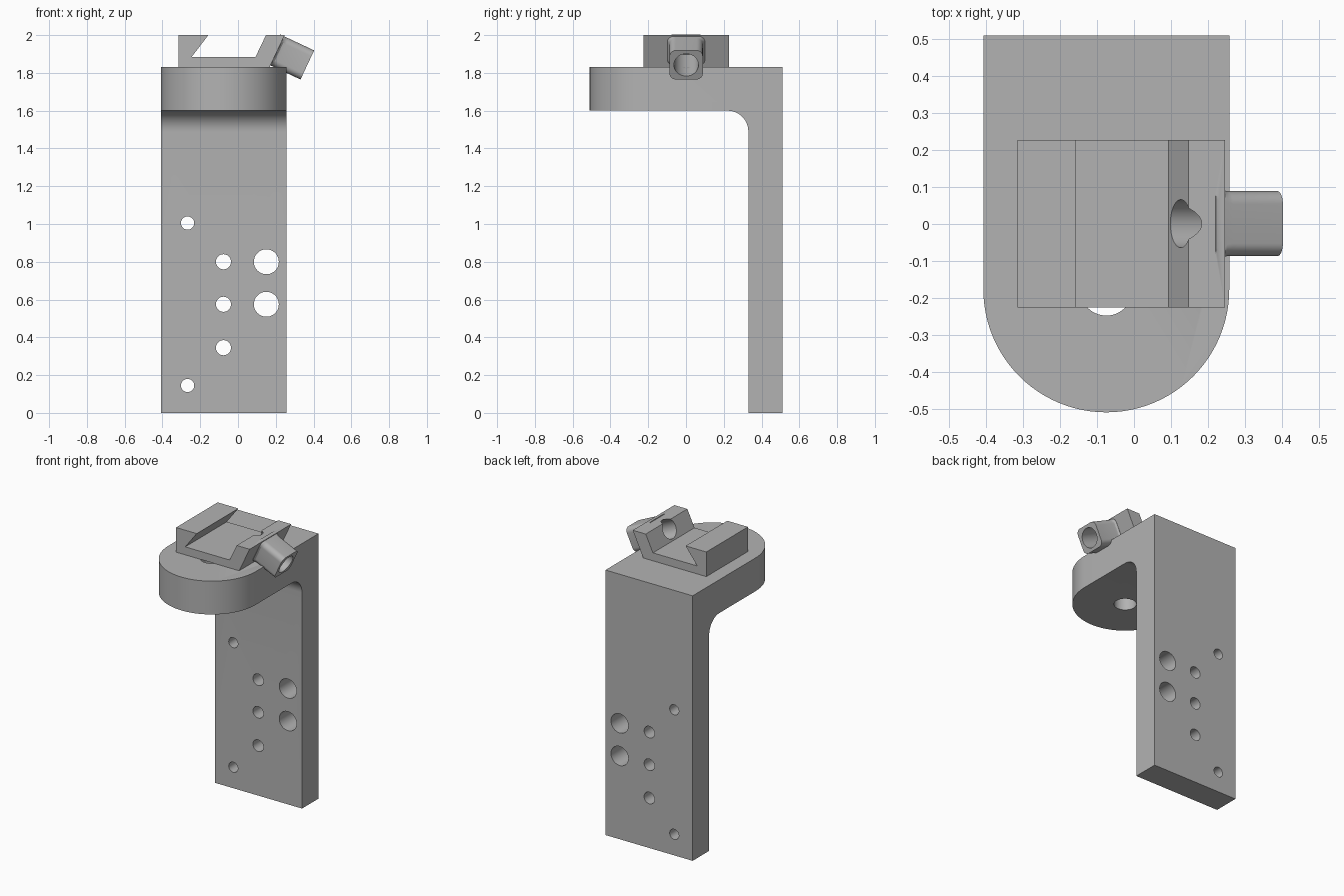
import bpy, bmesh, math
from mathutils import Vector

if "Cube" in bpy.data.objects:
    bpy.data.objects.remove(bpy.data.objects["Cube"], do_unlink=True)

GREY = (0.45, 0.45, 0.45, 1)
metal = bpy.data.materials.new("plain_grey")
metal.use_nodes = True
metal.diffuse_color = GREY
metal.node_tree.nodes["Principled BSDF"].inputs["Base Color"].default_value = GREY


def loft(name, rings):
    """Solid skinned through rings of equal point count, capped at both ends."""
    bm = bmesh.new()
    loops = [[bm.verts.new(p) for p in ring] for ring in rings]
    for a, b in zip(loops, loops[1:]):
        for i in range(len(a)):
            j = (i + 1) % len(a)
            bm.faces.new((a[i], a[j], b[j], b[i]))
    bm.faces.new(loops[0])
    bm.faces.new(loops[-1])
    bmesh.ops.recalc_face_normals(bm, faces=bm.faces)
    mesh = bpy.data.meshes.new(name)
    bm.to_mesh(mesh)
    bm.free()
    mesh.materials.append(metal)
    obj = bpy.data.objects.new(name, mesh)
    bpy.context.collection.objects.link(obj)
    return obj


def arc(cx, cy, r, start, end, steps):
    angles = [math.radians(start + (end - start) * i / steps) for i in range(steps + 1)]
    return [(cx + r * math.cos(a), cy + r * math.sin(a)) for a in angles]


def rod(name, a, b, r):
    """Round cutter between two points."""
    a, b = Vector(a), Vector(b)
    turn = (b - a).to_track_quat('Z', 'Y')
    circle = [turn @ Vector((x, y, 0)) for x, y in arc(0, 0, r, 0, 360, 48)[:-1]]
    return loft(name, [[e + p for p in circle] for e in (a, b)])


def combine(target, other, operation, keep=False):
    mod = target.modifiers.new(operation.lower(), 'BOOLEAN')
    mod.operation, mod.object, mod.solver = operation, other, 'EXACT'
    bpy.context.view_layer.objects.active = target
    bpy.ops.object.modifier_apply(modifier=mod.name)
    if not keep:
        bpy.data.objects.remove(other, do_unlink=True)


# Main bracket: L-shaped side profile trimmed by a round-nosed plan
MID, HALF, BACK, TOP = -0.075, 0.333, 0.51, 1.83
NOSE = HALF - BACK
side = [(BACK, 0), (BACK, TOP), (-0.6, TOP), (-0.6, 1.6)]
side += arc(0.22, 1.49, 0.11, 90, 0, 12) + [(0.33, 0)]
bracket = loft("bracket", [[(x, y, z) for y, z in side] for x in (MID - HALF, MID + HALF)])
plan = arc(MID, NOSE, HALF, 180, 360, 48) + [(MID + HALF, BACK), (MID - HALF, BACK)]
combine(bracket, loft("plan_trim", [[(x, y, z) for x, y in plan] for z in (-0.1, 1.9)]), 'INTERSECT')

# Holes through the upright plate and the arm
holes = [(-0.267, 1.005, 0.035), (-0.267, 0.145, 0.035)]
holes += [(-0.077, z, 0.04) for z in (0.8, 0.575, 0.345)]
holes += [(0.15, z, 0.066) for z in (0.8, 0.575)]
for x, z, r in holes:
    combine(bracket, rod("hole", (x, 0.25, z), (x, 0.6, z), r), 'DIFFERENCE')
combine(bracket, rod("arm_hole", (MID, NOSE, 1.5), (MID, NOSE, 1.9), 0.071), 'DIFFERENCE')

# Dovetail clamp
section = [(-0.315, TOP), (-0.315, 2), (-0.157, 2), (-0.245, 1.885),
           (0.093, 1.885), (0.148, 2), (0.247, 2), (0.167, TOP)]
clamp = loft("dovetail_clamp", [[(x, y, z) for x, z in section] for y in (-0.226, 0.228)])

# Tilted screw boss, slightly flared where it meets the clamp
axis = Vector((0.905, 0, -0.425)).normalized()
up = Vector((-axis.z, 0, axis.x))
across = Vector((0, 1, 0))
tip = Vector((0.367, 0.001, 1.842))


def boss_ring(back, half):
    pts, r, h = [], 0.035, 0.085
    for sx, sy, start in ((1, 1, 0), (-1, 1, 90), (-1, -1, 180), (1, -1, 270)):
        pts += arc(sx * (half - r), sy * (h - r), r, start, start + 90, 8)
    return [tip - axis * back + across * u + up * v for u, v in pts]


boss = loft("screw_boss", [boss_ring(b, h) for b, h in
                           ((0.2, 0.1), (0.175, 0.1), (0.165, 0.091), (0.15, 0.088), (0, 0.088))])
combine(clamp, boss, 'UNION')

# Screw bore running through the boss and the clamp wall
bore = rod("bore", tip + axis * 0.1, tip - axis * 0.32, 0.065)
combine(bracket, bore, 'DIFFERENCE', keep=True)
combine(clamp, bore, 'DIFFERENCE')

# Smooth curved walls, crisp edges
for obj in (bracket, clamp):
    bpy.ops.object.select_all(action='DESELECT')
    obj.select_set(True)
    bpy.context.view_layer.objects.active = obj
    bpy.ops.object.shade_smooth_by_angle(angle=math.radians(30))
